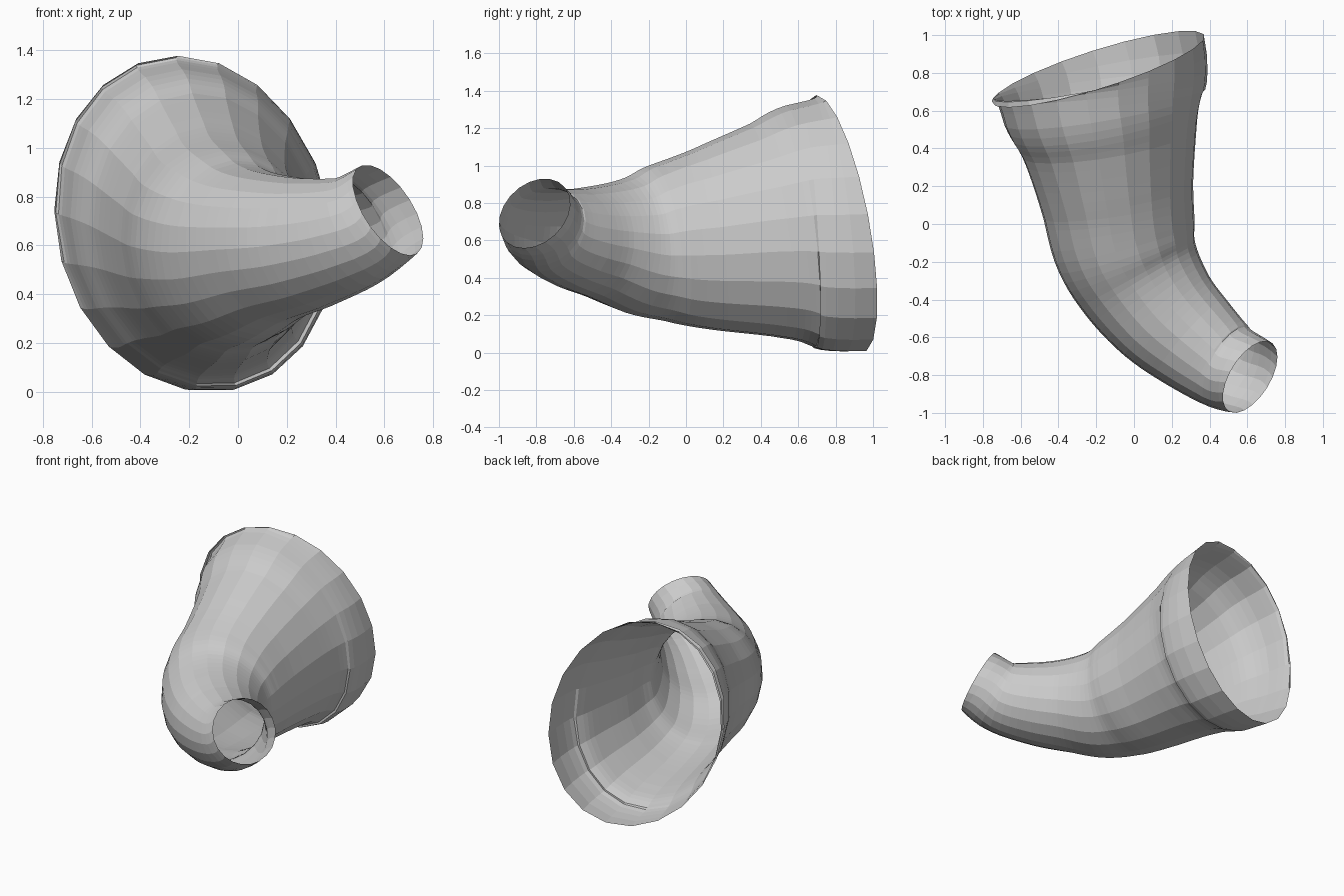
import bpy, bmesh, math
from mathutils import Vector

cube = bpy.data.objects.get("Cube")
if cube:
    bpy.data.objects.remove(cube, do_unlink=True)

SIDES = 21
STEPS = 5       # rings per span
LEAN = -0.15    # sideways lean of the flared mouth

# Stations: centre x, y, z, half width, half height (outer two only steer the ends)
STATIONS = [
    (0.76, -0.92, 0.85, 0.20, 0.20),
    (0.615, -0.81, 0.745, 0.214, 0.214),
    (0.47, -0.74, 0.655, 0.24, 0.235),
    (0.30, -0.605, 0.61, 0.28, 0.27),
    (0.145, -0.455, 0.59, 0.315, 0.31),
    (0.02, -0.275, 0.575, 0.35, 0.375),
    (-0.05, -0.10, 0.588, 0.385, 0.433),
    (-0.09, 0.14, 0.61, 0.41, 0.50),
    (-0.13, 0.43, 0.65, 0.47, 0.58),
    (-0.16, 0.61, 0.675, 0.535, 0.65),
    (-0.19, 0.82, 0.69, 0.59, 0.695),
    (-0.29, 1.06, 0.745, 0.64, 0.72),
]


def spline(p, t):
    """Catmull-Rom value and slope for one number."""
    a, b, c, d = p
    k1, k2, k3 = c - a, 2 * a - 5 * b + 4 * c - d, 3 * b - a - 3 * c + d
    return (b + (k1 * t + k2 * t * t + k3 * t ** 3) / 2,
            (k1 + 2 * k2 * t + 3 * k3 * t * t) / 2)


def ring_points(i, t, progress):
    pairs = [spline(p, t) for p in zip(*STATIONS[i - 1:i + 3])]
    centre = Vector([v for v, _ in pairs[:3]])
    along = Vector([s for _, s in pairs[:3]]).normalized()
    side = along.cross(Vector((0, 0, 1))).normalized()
    up = side.cross(along)
    wide, high = pairs[3][0], pairs[4][0]
    for k in range(SIDES):
        a = math.tau * k / SIDES - math.pi / 2
        yield (centre + side * wide * math.cos(a)
               + up * high * math.sin(a + LEAN * progress))


# Open curved horn, swept through the stations
bm = bmesh.new()
spans = len(STATIONS) - 3
rings = []
for j in range(spans * STEPS + 1):
    i = min(j // STEPS, spans - 1)
    t = j / STEPS - i
    rings.append([bm.verts.new(p) for p in ring_points(i + 1, t, j / (spans * STEPS))])
for r0, r1 in zip(rings, rings[1:]):
    for k in range(SIDES):
        n = (k + 1) % SIDES
        bm.faces.new((r0[k], r1[k], r1[n], r0[n]))
bmesh.ops.recalc_face_normals(bm, faces=bm.faces)

mesh = bpy.data.meshes.new("curved_horn")
bm.to_mesh(mesh)
bm.free()
horn = bpy.data.objects.new("curved_horn", mesh)
bpy.context.collection.objects.link(horn)

# Plain grey
grey = bpy.data.materials.new("light_grey")
grey.use_nodes = True
colour = (0.6, 0.6, 0.6, 1)
grey.diffuse_color = colour
grey.node_tree.nodes["Principled BSDF"].inputs["Base Color"].default_value = colour
mesh.materials.append(grey)
